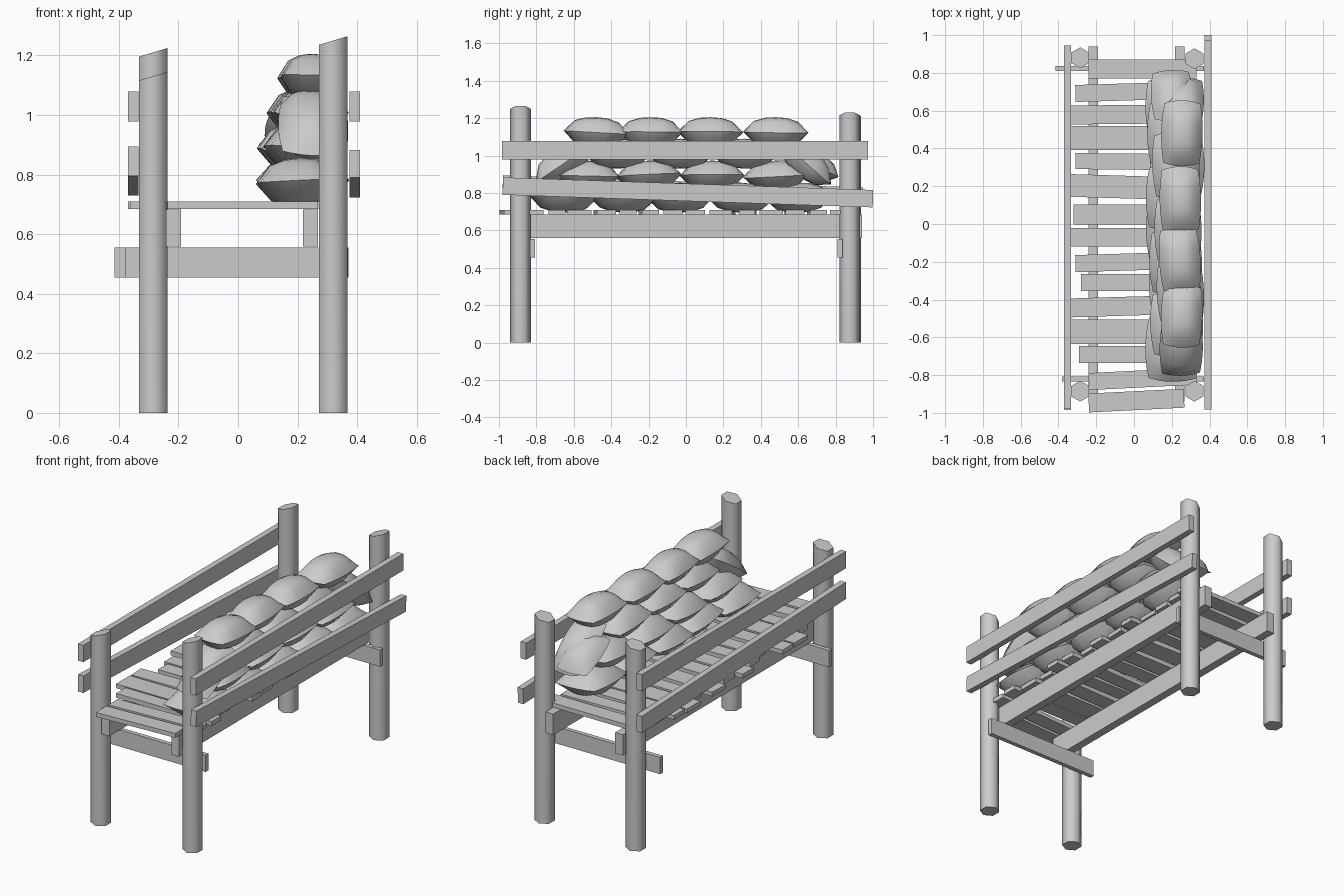
import bpy, bmesh, math, random
from mathutils import Matrix, Vector, Euler

random.seed(4)
cube = bpy.data.objects.get("Cube")
if cube:
    bpy.data.objects.remove(cube, do_unlink=True)

GREY = (0.6, 0.6, 0.6, 1)
mat = bpy.data.materials.new("plain grey")
mat.use_nodes = True
mat.diffuse_color = GREY
bsdf = next(n for n in mat.node_tree.nodes if n.type == 'BSDF_PRINCIPLED')
bsdf.inputs["Base Color"].default_value = GREY


def finish(name, bm, loc, rot=(0, 0, 0), smooth=None):
    """Turn a bmesh into a placed object, smooth below the given angle."""
    bmesh.ops.recalc_face_normals(bm, faces=bm.faces)
    mesh = bpy.data.meshes.new(name)
    bm.to_mesh(mesh)
    bm.free()
    mesh.materials.append(mat)
    if smooth:
        mesh.shade_smooth()
        mesh.set_sharp_from_angle(angle=math.radians(smooth))
    obj = bpy.data.objects.new(name, mesh)
    obj.location, obj.rotation_euler = loc, rot
    bpy.context.collection.objects.link(obj)
    return obj


def box(name, loc, size, rot=(0, 0, 0)):
    bm = bmesh.new()
    bmesh.ops.create_cube(bm, size=1)
    bmesh.ops.scale(bm, vec=size, verts=bm.verts)
    return finish(name, bm, loc, rot)


def post(name, x, y, height, r=0.055):
    """Six-sided log with a slanted top."""
    bm = bmesh.new()
    ring = [(r * math.sin(i * math.pi / 3), r * math.cos(i * math.pi / 3)) for i in range(6)]
    base = bm.faces.new([bm.verts.new((px, py, 0)) for px, py in ring])
    ext = bmesh.ops.extrude_face_region(bm, geom=[base], use_keep_orig=True)
    for v in ext["geom"]:
        if isinstance(v, bmesh.types.BMVert):
            v.co.z = height + 0.3 * v.co.x
    return finish(name, bm, (x, y, 0), smooth=65)


def sack(name, loc, size, rot=(0, 0, 0)):
    """Stuffed pillow with a pinched seam around its rim."""
    bm = bmesh.new()
    for side in (1, -1):
        new = bmesh.ops.create_grid(bm, x_segments=6, y_segments=6, size=1)["verts"]
        for v in new:
            u, w = v.co.x, v.co.y
            swell = max(0, (1 - abs(u) ** 2.4) * (1 - abs(w) ** 2.4)) ** 0.65
            v.co = Vector((u * (1 - 0.13 * w * w) * size[0] / 2,
                           w * (1 - 0.1 * u * u) * size[1] / 2,
                           side * swell * size[2] / 2))
    bmesh.ops.remove_doubles(bm, verts=bm.verts, dist=0.0005)
    return finish(name, bm, loc, rot, smooth=55)


# Corner posts
post("front_right_post", -0.285, -0.885, 1.13)
post("front_left_post", 0.32, -0.885, 1.25)
post("back_right_post", -0.285, 0.88, 1.21)
post("back_left_post", 0.32, 0.875, 1.215)

# Side rails, the lower pair sloping down to the back
box("left_upper_rail", (0.392, -0.005, 1.028), (0.036, 1.955, 0.1))
box("left_lower_rail", (0.392, 0.01, 0.803), (0.036, 1.98, 0.093), (-0.034, 0, 0))
box("right_upper_rail", (-0.352, -0.018, 1.028), (0.036, 1.925, 0.1))
box("right_lower_rail", (-0.352, -0.018, 0.812), (0.036, 1.925, 0.1), (-0.034, 0, 0))

# Cross beams and long beams under the deck
box("front_cross_beam", (-0.005, -0.82, 0.505), (0.75, 0.026, 0.1))
box("back_cross_beam", (-0.022, 0.823, 0.505), (0.785, 0.026, 0.1))
for name, x in (("right_long_beam", -0.216), ("left_long_beam", 0.243)):
    box(name, (x, 0.0, 0.621), (0.05, 1.88, 0.125))

# Deck planks: y, width, start x, end x, turn
planks = [(0.82, 0.1, -0.24, 0.33, 0.0), (0.7, 0.09, -0.31, 0.3, 0.03),
          (0.58, 0.1, -0.36, 0.29, 0.01), (0.455, 0.125, -0.37, 0.28, 0.0),
          (0.33, 0.085, -0.31, 0.33, -0.01), (0.195, 0.12, -0.36, 0.3, -0.03),
          (0.05, 0.105, -0.32, 0.32, 0.0), (-0.07, 0.1, -0.36, 0.29, 0.0),
          (-0.2, 0.09, -0.31, 0.33, 0.03), (-0.31, 0.09, -0.28, 0.34, 0.0),
          (-0.435, 0.1, -0.36, 0.29, 0.03), (-0.57, 0.13, -0.36, 0.3, 0.0),
          (-0.69, 0.09, -0.29, 0.34, 0.0), (-0.82, 0.09, -0.24, 0.33, 0.05),
          (-0.935, 0.1, -0.24, 0.265, 0.05)]
for i, (y, w, x0, x1, turn) in enumerate(planks):
    box(f"deck_plank_{i + 1}", ((x0 + x1) / 2, y, 0.697), (x1 - x0, w, 0.026), (0, 0, turn))

# Stacked sacks: x, z, sack size, y positions for each row
rows = [(0.215, 0.775, (0.29, 0.36, 0.16), (-0.655, -0.34, -0.03, 0.29, 0.6)),
        (0.215, 0.893, (0.28, 0.35, 0.16), (-0.53, -0.2, 0.14, 0.48)),
        (0.235, 1.01, (0.25, 0.36, 0.16), (-0.36, -0.03, 0.31)),
        (0.252, 1.125, (0.22, 0.35, 0.16), (-0.48, -0.19, 0.13, 0.48))]
for r, (x, z, size, spots) in enumerate(rows):
    for c, y in enumerate(spots):
        rot = [random.uniform(-0.06, 0.06) for _ in range(3)]
        shift = random.uniform(-0.015, 0.015)
        sack(f"sack_{r + 1}_{c + 1}", (x + shift, y, z), size, rot)

# End sacks slumped over the ends of the pile
sack("front_slumped_sack", (0.25, -0.655, 0.965), (0.23, 0.36, 0.17), (0.6, 0.05, 0.03))
sack("back_slumped_sack", (0.26, 0.64, 0.965), (0.22, 0.36, 0.16), (-0.72, 0, -0.04))
sack("back_inner_sack", (0.2, 0.68, 0.95), (0.22, 0.3, 0.14), (-0.45, 0, 0.05))
